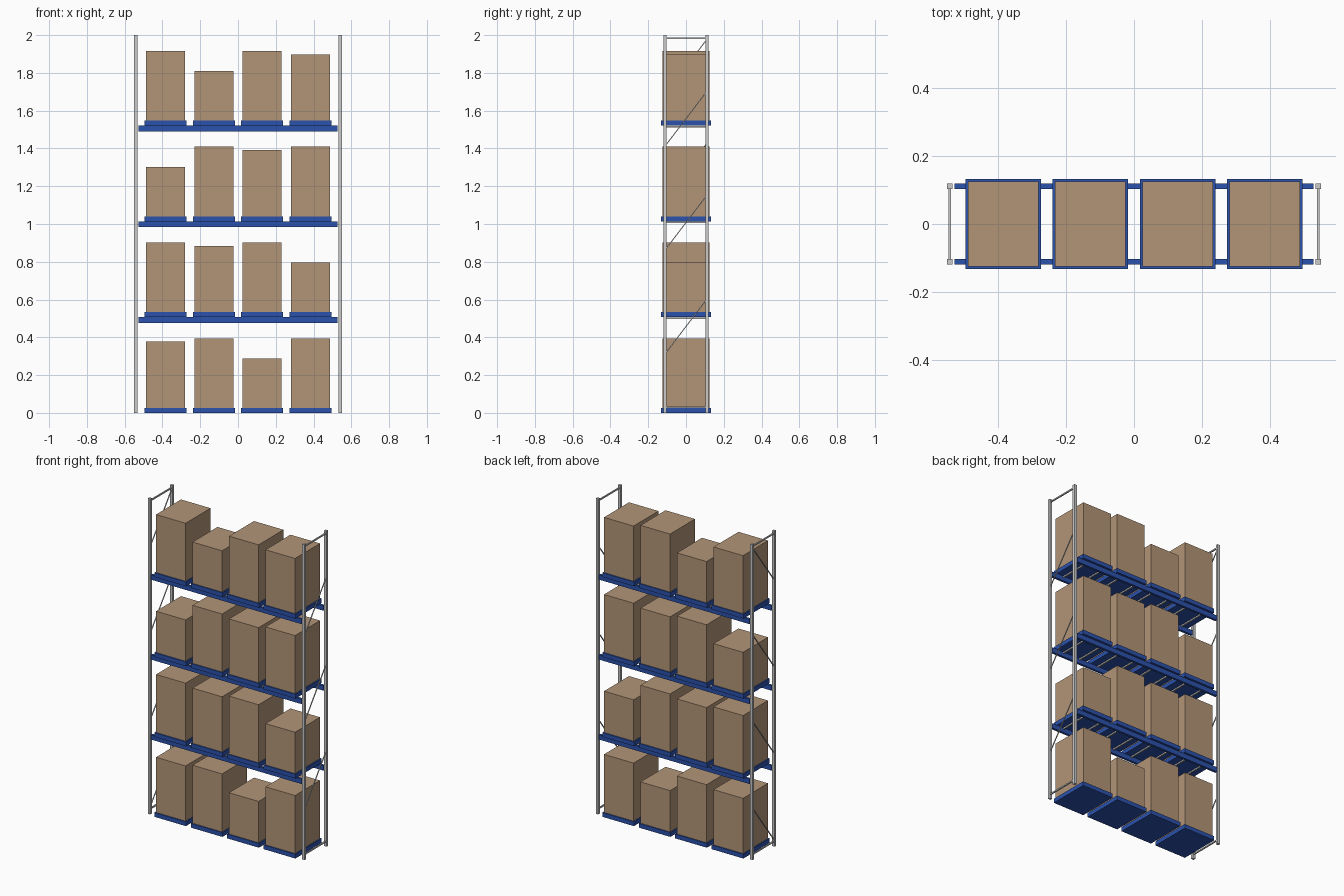
import bpy
import bmesh
from mathutils import Vector, Matrix

cube = bpy.data.objects.get("Cube")
if cube:
    bpy.data.objects.remove(cube, do_unlink=True)


def material(name, r, g, b):
    m = bpy.data.materials.new(name)
    m.use_nodes = True
    m.diffuse_color = (r, g, b, 1)
    m.node_tree.nodes["Principled BSDF"].inputs["Base Color"].default_value = (r, g, b, 1)
    return m


steel = material("galvanised grey", 0.60, 0.60, 0.60)
blue = material("beam blue", 0.025, 0.085, 0.42)
card = material("cardboard brown", 0.45, 0.30, 0.185)


def finish(name, bm, mat):
    mesh = bpy.data.meshes.new(name)
    bm.to_mesh(mesh)
    bm.free()
    mesh.materials.append(mat)
    obj = bpy.data.objects.new(name, mesh)
    bpy.context.collection.objects.link(obj)


def box(name, centre, size, mat):
    """Box with its centre at the middle of its base."""
    bm = bmesh.new()
    place = Vector(centre) + Vector((0, 0, size[2] / 2))
    bmesh.ops.create_cube(bm, size=1, matrix=Matrix.Translation(place) @ Matrix.Diagonal((*size, 1)))
    finish(name, bm, mat)


def strut(name, start, end, thick, mat):
    """Thin square bar between two points."""
    a, b = Vector(start), Vector(end)
    turn = (b - a).to_track_quat("Z", "X").to_matrix().to_4x4()
    bm = bmesh.new()
    bmesh.ops.create_cube(bm, size=1, matrix=Matrix.Translation((a + b) / 2) @ turn
                          @ Matrix.Diagonal((thick, thick, (b - a).length, 1)))
    finish(name, bm, mat)


FRAME_X, POST_Y = 0.541, 0.111
LEVEL = 0.507      # spacing of the storage levels
BAY = 0.256        # spacing of the pallets
PALLET_H = 0.027
BRACE = 0.275      # rise of one diagonal brace

# End frames: posts, top and bottom ties, diagonal braces
for side, sx in (("left", 1), ("right", -1)):
    x = sx * FRAME_X
    for end, sy in (("front", -1), ("back", 1)):
        box(f"{side}_{end}_post", (x, sy * POST_Y, 0), (0.017, 0.016, 2), steel)
    for tie, z in (("bottom", 0.03), ("top", 1.983)):
        strut(f"{side}_{tie}_tie", (x, -POST_Y, z), (x, POST_Y, z), 0.008, steel)
    first, count = (0.32, 3) if sx > 0 else (0.045, 4)
    for i in range(count):
        z = first + 2 * i * BRACE
        strut(f"{side}_brace_{i + 1}", (x, -POST_Y + 0.006, z), (x, POST_Y - 0.006, z + BRACE), 0.005, steel)

# Heights of the cartons, bottom level first
carton_heights = (
    (0.35, 0.368, 0.262, 0.368),
    (0.368, 0.35, 0.368, 0.262),
    (0.262, 0.368, 0.35, 0.368),
    (0.368, 0.262, 0.368, 0.35),
)

for level, heights in enumerate(carton_heights):
    base = level * LEVEL
    # Load beams
    if level:
        for end, sy in (("front", -1), ("back", 1)):
            box(f"{end}_beam_{level}", (0, sy * POST_Y, base - 0.031), (1.056, 0.015, 0.031), blue)
    for bay, height in enumerate(heights):
        x = (bay - 1.5) * BAY
        tag = f"{level + 1}_{bay + 1}"
        # Pallet and carton
        box(f"pallet_{tag}", (x, 0, base), (0.222, 0.264, PALLET_H), blue)
        box(f"carton_{tag}", (x, 0, base + PALLET_H), (0.207, 0.25, height), card)
        # Support bars under each raised pallet
        if level:
            for n, dx in enumerate((-0.06, 0.06)):
                box(f"support_bar_{tag}_{n + 1}", (x + dx, 0, base - 0.009), (0.009, 2 * POST_Y, 0.008), steel)
